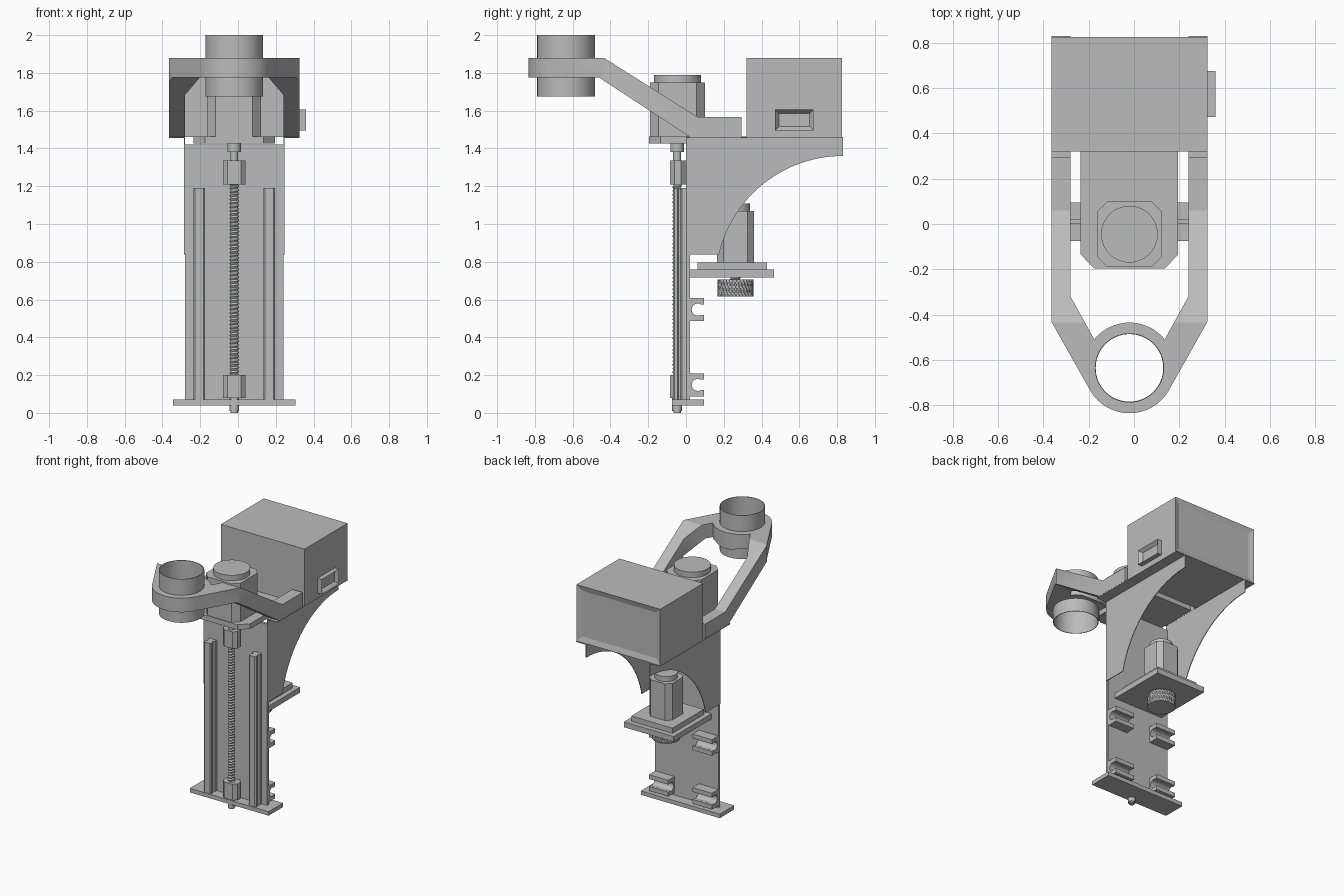
import bpy, bmesh, math
from mathutils import Vector

cube = bpy.data.objects.get("Cube")
if cube:
    bpy.data.objects.remove(cube, do_unlink=True)

CX = -0.02  # symmetry plane of the machine

grey = bpy.data.materials.new("machine grey")
grey.use_nodes = True
grey.diffuse_color = (0.5, 0.5, 0.5, 1)
grey.node_tree.nodes["Principled BSDF"].inputs["Base Color"].default_value = (0.5, 0.5, 0.5, 1)


def finish(name, bm):
    bmesh.ops.recalc_face_normals(bm, faces=bm.faces)
    mesh = bpy.data.meshes.new(name)
    bm.to_mesh(mesh)
    bm.free()
    mesh.materials.append(grey)
    obj = bpy.data.objects.new(name, mesh)
    bpy.context.collection.objects.link(obj)
    return obj


def activate(obj):
    bpy.ops.object.select_all(action='DESELECT')
    obj.select_set(True)
    bpy.context.view_layer.objects.active = obj


def smooth(obj):
    activate(obj)
    bpy.ops.object.shade_smooth_by_angle(angle=math.radians(30))
    return obj


def prism(name, pts, lo, hi, axis='z', recess=None):
    """Extrude a profile: (x, y) along z, or (y, z) along x."""
    bm = bmesh.new()
    place = (lambda p, t: (p[0], p[1], t)) if axis == 'z' else (lambda p, t: (t, p[0], p[1]))
    a = [bm.verts.new(place(p, lo)) for p in pts]
    b = [bm.verts.new(place(p, hi)) for p in pts]
    bm.faces.new(a)
    bm.faces.new(b)
    for i in range(len(pts)):
        j = (i + 1) % len(pts)
        bm.faces.new((a[i], a[j], b[j], b[i]))
    if recess:
        direction, border, depth = recess
        bmesh.ops.recalc_face_normals(bm, faces=bm.faces)
        picked = [f for f in bm.faces if f.normal.dot(Vector(direction)) > 0.9]
        bmesh.ops.inset_region(bm, faces=picked, thickness=border, use_even_offset=True)
        bmesh.ops.translate(bm, verts=picked[0].verts, vec=-Vector(direction) * depth)
    return finish(name, bm)


def box(name, x0, x1, y0, y1, z0, z1, recess=None):
    return prism(name, [(x0, y0), (x1, y0), (x1, y1), (x0, y1)], z0, z1, 'z', recess)


def chamfered(name, cx, cy, w, d, c, z0, z1):
    w, d = w / 2, d / 2
    quarter = [(w, d - c), (w - c, d)]
    pts = quarter + [(-x, y) for x, y in quarter[::-1]]
    pts += [(-x, -y) for x, y in pts]
    return prism(name, [(cx + x, cy + y) for x, y in pts], z0, z1)


def arc(cx, cy, r, a0, a1, n):
    angles = [math.radians(a0 + (a1 - a0) * i / n) for i in range(n + 1)]
    return [(cx + r * math.cos(a), cy + r * math.sin(a)) for a in angles]


def cylinder(name, cx, cy, r, z0, z1, n=48):
    return smooth(prism(name, arc(cx, cy, r, 0, 360, n)[:-1], z0, z1))


def turned(name, cx, cy, z0, z1, rings, segs, radius):
    """Round bar whose radius depends on angle and height."""
    bm = bmesh.new()
    rows = []
    for i in range(rings + 1):
        h = (z1 - z0) * i / rings
        row = []
        for k in range(segs):
            t = math.tau * k / segs
            r = radius(k / segs, h)
            row.append(bm.verts.new((cx + r * math.cos(t), cy + r * math.sin(t), z0 + h)))
        rows.append(row)
    for lower, upper in zip(rows, rows[1:]):
        for k in range(segs):
            j = (k + 1) % segs
            bm.faces.new((lower[k], lower[j], upper[j], upper[k]))
    bm.faces.new(rows[0])
    bm.faces.new(rows[-1])
    return finish(name, bm)


def boolean(obj, cutter, operation):
    mod = obj.modifiers.new("cut", 'BOOLEAN')
    mod.operation, mod.object, mod.solver = operation, cutter, 'EXACT'
    activate(obj)
    bpy.ops.object.modifier_apply(modifier=mod.name)
    bpy.data.objects.remove(cutter, do_unlink=True)


def thread(pitch, r, depth):
    return lambda turn, h: r - depth * abs(2 * ((h / pitch - turn) % 1) - 1)


# Column and foot
box("back_plate", CX - 0.26, CX + 0.26, 0, 0.02, 0.06, 1.42)
box("foot_plate", -0.345, 0.305, -0.075, 0.095, 0.04, 0.07)

# Linear rails with a waisted section
half_rail = [(0.03, 0), (0.03, -0.02), (0.02, -0.028), (0.02, -0.04),
             (0.03, -0.046), (0.03, -0.062), (0.022, -0.07)]
rail = half_rail + [(-x, y) for x, y in half_rail[::-1]]
for side, label in ((-1, "right"), (1, "left")):
    prism(label + "_rail", [(CX + side * 0.185 + x, y) for x, y in rail], 0.07, 1.19)

# Lead screw, its bearings and coupling
SY = -0.047
turned("lead_screw", CX, SY, 0.19, 1.22, 206, 16, thread(0.02, 0.026, 0.008))
chamfered("lower_bearing", CX, -0.043, 0.12, 0.085, 0.025, 0.08, 0.2)
chamfered("upper_bearing", CX, -0.043, 0.12, 0.085, 0.025, 1.21, 1.335)
cylinder("screw_neck", CX, SY, 0.021, 1.33, 1.385, 24)
cylinder("shaft_coupling", CX, SY, 0.036, 1.38, 1.426, 24)
cylinder("screw_end", CX, SY, 0.026, 0.01, 0.08, 16)
cylinder("screw_tip", CX, SY, 0.02, 0, 0.012, 16)

# Upper motor on its shelf
prism("motor_shelf", [(-0.235, 0.32), (-0.235, -0.135), (-0.175, -0.197), (0.135, -0.197),
                      (0.195, -0.135), (0.195, 0.32)], 1.425, 1.463)
chamfered("upper_motor", CX, -0.045, 0.286, 0.29, 0.045, 1.46, 1.75)
cylinder("upper_motor_cap", CX, -0.045, 0.125, 1.75, 1.79)

# Curved side brackets with an outward flange
gusset = [(0, 1.46), (0, 0.84)] + arc(0.83, 0.6875, 0.6725, 167, 90, 28) + [(0.83, 1.46)]
for side, label in ((-1, "right"), (1, "left")):
    inner, skin, outer = (CX + side * d for d in (0.26, 0.265, 0.345))
    prism(label + "_bracket", gusset, inner, skin, 'x')
    box(label + "_bracket_flange", inner, outer, 0, 0.83, 1.454, 1.46)

# Control box with recessed back panel and side socket
box("control_box", -0.365, 0.325, 0.32, 0.825, 1.46, 1.88, ((0, 1, 0), 0.04, 0.012))
box("side_socket", 0.324, 0.36, 0.472, 0.675, 1.495, 1.605, ((1, 0, 0), 0.02, 0.025))

# Forked arm: plan outline trimmed by a side profile, then bored for the tube
RY = -0.635
half_plan = arc(0, RY, 0.2, 90, 39, 10) + [(0.26, -0.32), (0.26, 0.295), (0.345, 0.295),
                                           (0.345, -0.43)] + arc(0, RY, 0.2, -27, -90, 14)
plan = half_plan + [(-x, y) for x, y in half_plan[-2:0:-1]]
arm = prism("forked_arm", [(CX + x, y) for x, y in plan], 1.4, 1.95)
side_profile = [(0.4, 1.461), (0.4, 1.567), (0.06, 1.567), (-0.435, 1.88), (-0.9, 1.88),
                (-0.9, 1.775), (-0.46, 1.775), (0.02, 1.461)]
boolean(arm, prism("arm_trim", side_profile, -0.6, 0.6, 'x'), 'INTERSECT')
boolean(arm, cylinder("arm_bore", CX, RY, 0.1505, 1.5, 2.1, 64), 'DIFFERENCE')
smooth(arm)

# Open tube held by the arm
tube = cylinder("holder_tube", CX, RY, 0.153, 1.675, 2.0, 64)
boolean(tube, cylinder("tube_bore", CX, RY, 0.149, 1.5, 2.2, 64), 'DIFFERENCE')
smooth(tube)

# Lower motor unit
MY = 0.262
box("lower_motor_shelf", CX - 0.205, CX + 0.205, 0.02, 0.467, 0.718, 0.758)
box("lower_motor_base", CX - 0.17, CX + 0.17, 0.062, 0.43, 0.758, 0.797)
chamfered("lower_motor", CX, MY, 0.19, 0.195, 0.035, 0.797, 1.07)
cylinder("lower_motor_cap", CX, MY, 0.078, 1.07, 1.108)
turned("knob_screw", CX, MY, 0.69, 0.72, 8, 16, thread(0.015, 0.03, 0.008))
turned("knurled_knob", CX, MY, 0.615, 0.705, 8, 96,
       lambda turn, h: 0.091 + 0.006 * abs(2 * ((turn * 32 + h * 20) % 1) - 1))

# Cable clips on the back of the column
clip = [(0.02, -0.06), (0.095, -0.06), (0.095, -0.028), (0.078, -0.028)]
clip += arc(0.062, 0, 0.032, -60, -300, 12) + [(0.078, 0.028), (0.095, 0.028), (0.095, 0.06), (0.02, 0.06)]
for row, z in (("lower", 0.148), ("upper", 0.547)):
    for side, label in ((-1, "right"), (1, "left")):
        x = CX + side * 0.18
        prism(f"{row}_{label}_clip", [(y, z + h) for y, h in clip], x - 0.08, x + 0.08, 'x')
